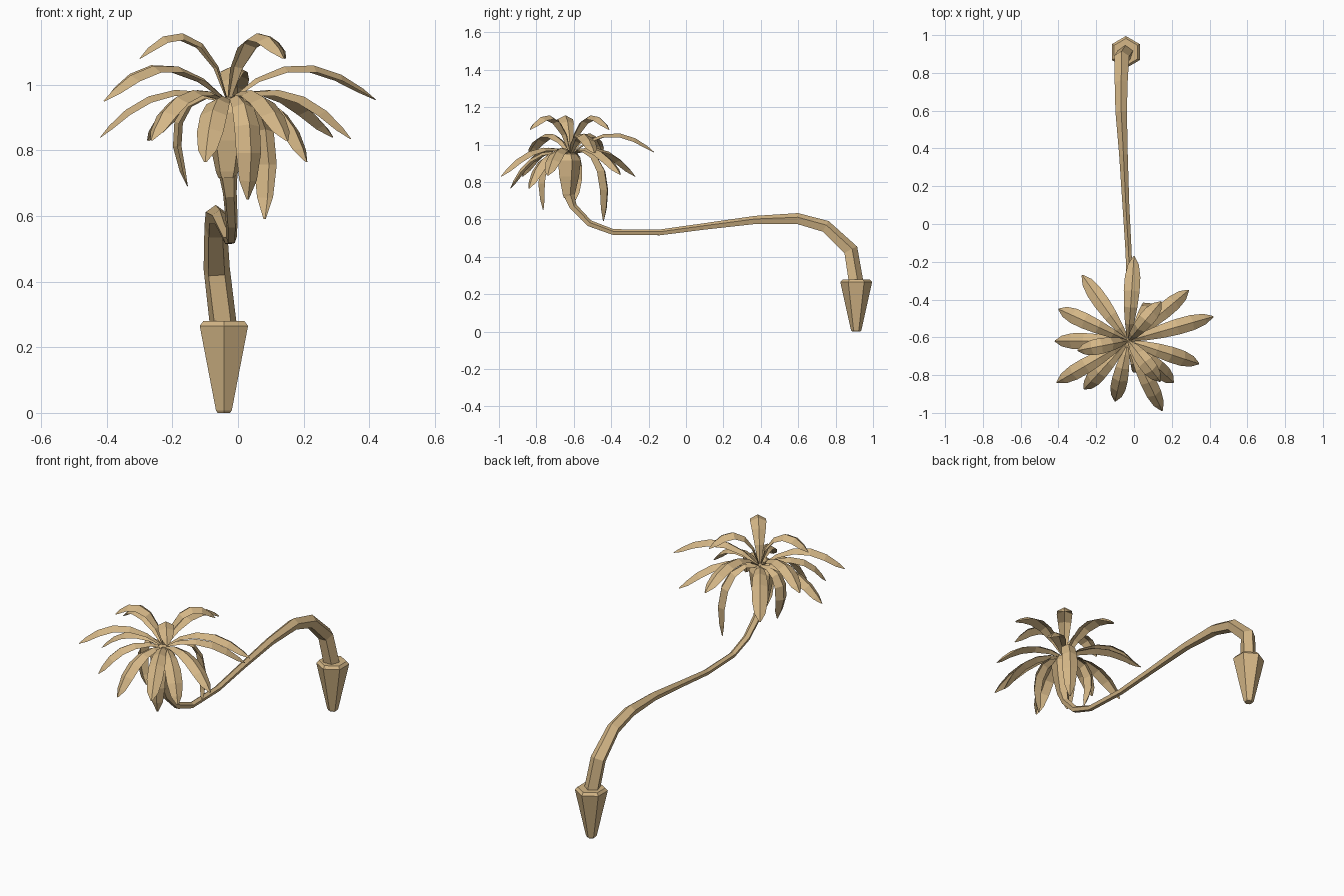
import bpy
from mathutils import Vector
from math import cos, sin, tau

if "Cube" in bpy.data.objects:
    bpy.data.objects.remove(bpy.data.objects["Cube"])

mat = bpy.data.materials.new("tan")
mat.diffuse_color = (0.66, 0.47, 0.24, 1)
mat.use_nodes = True
mat.node_tree.nodes["Principled BSDF"].inputs["Base Color"].default_value = mat.diffuse_color


def make(name, verts, faces):
    me = bpy.data.meshes.new(name)
    me.from_pydata([tuple(v) for v in verts], [], faces)
    me.materials.append(mat)
    ob = bpy.data.objects.new(name, me)
    bpy.context.collection.objects.link(ob)
    return ob


def tube(name, path, radii, sides):
    """Closed tube of low-poly rings following a path, one ridge on its upper side."""
    pts = [Vector(p) for p in path]
    verts, faces = [], []
    for i, p in enumerate(pts):
        t = Vector((0, 0, 0))
        if i > 0:
            t += (p - pts[i - 1]).normalized()
        if i < len(pts) - 1:
            t += (pts[i + 1] - p).normalized()
        t.normalize()
        side = Vector((1, 0, 0))
        side = (side - t * side.dot(t)).normalized()
        up = t.cross(side)
        for k in range(sides):
            a = tau * k / sides + tau / 4
            verts.append(p + (side * cos(a) + up * sin(a)) * radii[i])
    for i in range(len(pts) - 1):
        for k in range(sides):
            a, b = i * sides + k, i * sides + (k + 1) % sides
            faces.append((a, b, b + sides, a + sides))
    n = len(verts)
    faces += [tuple(range(sides))[::-1], tuple(range(n - sides, n))]
    return make(name, verts, faces)


# hexagonal tapered root block
levels = [(0.0, 0.022), (0.008, 0.028), (0.265, 0.085), (0.28, 0.072)]
tube("root_block", [(-0.043, 0.91, z) for z, r in levels],
     [r for z, r in levels], 6)

# bent five-sided trunk
trunk = [(-0.043, 0.908, 0.25, 0.043), (-0.065, 0.878, 0.435, 0.042),
         (-0.068, 0.745, 0.560, 0.036), (-0.068, 0.595, 0.602, 0.032),
         (-0.056, 0.37, 0.595, 0.024), (-0.043, 0.10, 0.561, 0.019),
         (-0.029, -0.14, 0.529, 0.017), (-0.020, -0.39, 0.531, 0.017),
         (-0.019, -0.517, 0.578, 0.019), (-0.025, -0.604, 0.667, 0.022),
         (-0.030, -0.626, 0.725, 0.030)]
tube("trunk", [p[:3] for p in trunk], [p[3] for p in trunk], 5)

# swollen crown under the leaves
crown = [(0.715, 0.028), (0.735, 0.036), (0.83, 0.058), (0.915, 0.068), (0.95, 0.045), (0.962, 0.012)]
tube("crown", [(-0.033, -0.63, z) for z, r in crown], [r for z, r in crown], 5)

# leaves: folded strips along a bezier arc, tips listed by kind
HUB = Vector((-0.03, -0.618, 0.95))
WIDTH = [0.006, 0.024, 0.036, 0.042, 0.041, 0.029, 0.004]
STEPS = [0, 0.2, 0.4, 0.6, 0.78, 0.92, 1]


def leaf(name, tip, c1, c2):
    flat = Vector((tip[0], tip[1], HUB.z)) - HUB
    reach = flat.length
    out = flat.normalized()
    side = Vector((-out.y, out.x, 0))
    p = [(0, 0), c1, c2, (reach, tip[2] - HUB.z)]
    verts, faces = [], []
    for t, w in zip(STEPS, WIDTH):
        u = 1 - t
        b = (u**3, 3 * u * u * t, 3 * u * t * t, t**3)
        d = (-3 * u * u, 3 * u * u - 6 * u * t, 6 * u * t - 3 * t * t, 3 * t * t)
        r, z = (sum(b[k] * p[k][j] for k in range(4)) for j in (0, 1))
        dr, dz = (sum(d[k] * p[k][j] for k in range(4)) for j in (0, 1))
        nrm = (out * -dz + Vector((0, 0, dr))).normalized()
        mid = HUB + out * r + Vector((0, 0, z))
        drop = nrm * (w * 0.5)
        verts += [mid - side * w - drop, mid, mid + side * w - drop]
    for i in range(len(STEPS) - 1):
        a = 3 * i
        faces += [(a, a + 3, a + 4, a + 1), (a + 1, a + 4, a + 5, a + 2)]
    make(name, verts, faces)


kinds = {
    "upright_leaf": ((0.03, 0.20), (0.17, 0.28),
                     [(-0.30, -0.67, 1.08), (0.145, -0.41, 1.08), (0.14, -0.835, 1.08)]),
    "arching_leaf": ((0.14, 0.14), (0.30, 0.155),
                     [(0.42, -0.49, 0.955), (0.0, -0.17, 0.96),
                      (-0.40, -0.45, 0.96), (-0.41, -0.84, 0.95)]),
    "spreading_leaf": ((0.13, 0.065), (0.28, 0.045),
                       [(0.345, -0.74, 0.835), (0.29, -0.35, 0.84), (-0.275, -0.27, 0.83),
                        (-0.42, -0.62, 0.84), (-0.265, -0.875, 0.83), (0.15, -0.99, 0.83)]),
    "low_leaf": ((0.13, 0.045), (0.26, 0.0),
                 [(0.21, -0.84, 0.765), (-0.10, -0.94, 0.765)]),
    "drooping_leaf": ((0.12, 0.07), (0.24, -0.06),
                      [(-0.155, -0.60, 0.69), (0.03, -0.765, 0.65)]),
    "long_drooping_leaf": ((0.15, 0.09), (0.29, -0.08), [(0.082, -0.44, 0.59)]),
}
for kind, (c1, c2, tips) in kinds.items():
    for i, tip in enumerate(tips):
        leaf(f"{kind}_{i + 1}", tip, c1, c2)
